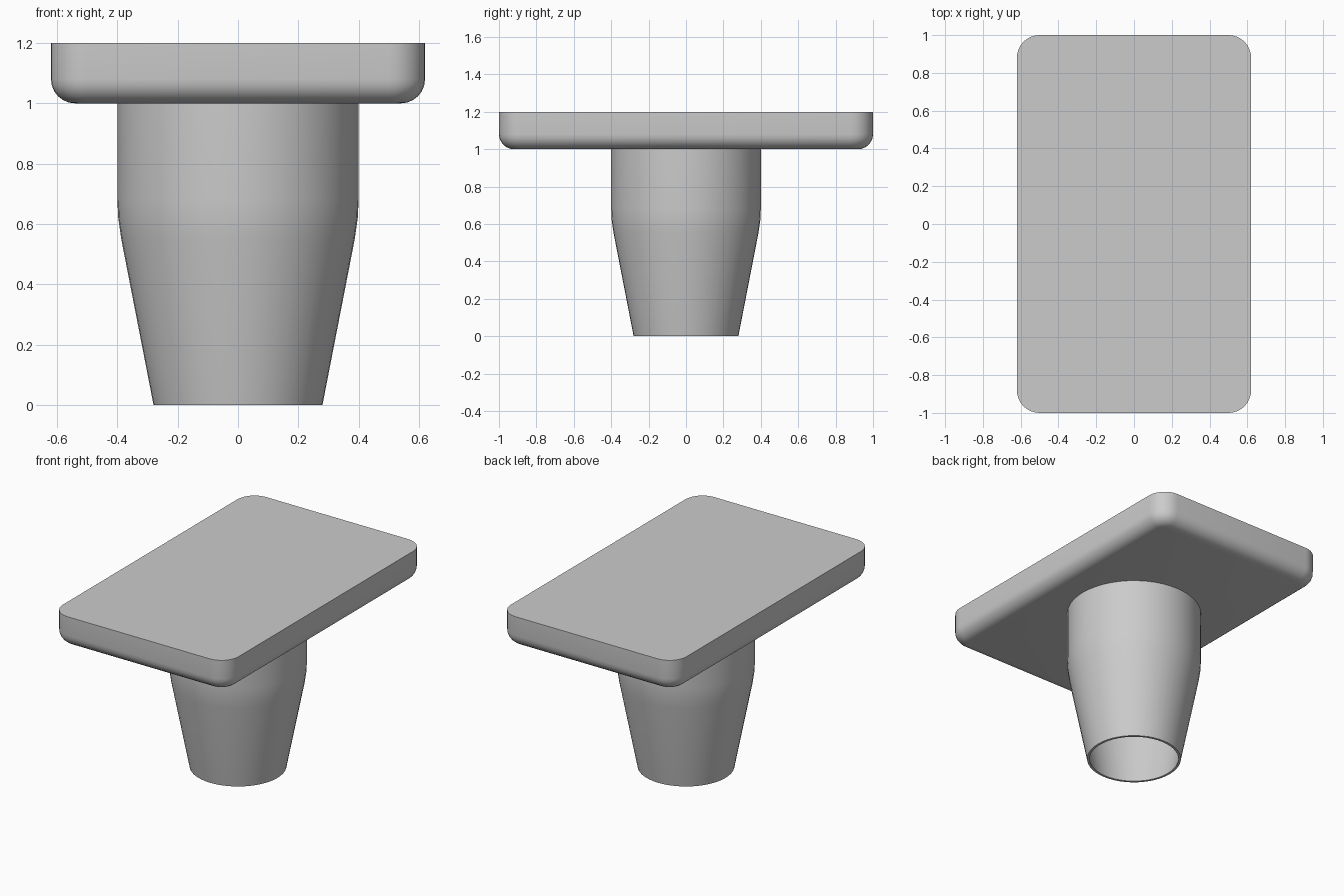
import bpy
import bmesh
import math

default = bpy.data.objects.get("Cube")
if default:
    bpy.data.objects.remove(default, do_unlink=True)

# Single grey material
grey = bpy.data.materials.new("grey")
grey.use_nodes = True
color = (0.6, 0.6, 0.6, 1)
grey.diffuse_color = color
grey.node_tree.nodes["Principled BSDF"].inputs["Base Color"].default_value = color


def finish(name, bm, angle):
    bmesh.ops.recalc_face_normals(bm, faces=bm.faces)
    mesh = bpy.data.meshes.new(name)
    bm.to_mesh(mesh)
    bm.free()
    mesh.materials.append(grey)
    obj = bpy.data.objects.new(name, mesh)
    bpy.context.collection.objects.link(obj)
    bpy.ops.object.select_all(action="DESELECT")
    obj.select_set(True)
    bpy.context.view_layer.objects.active = obj
    bpy.ops.object.shade_smooth_by_angle(angle=math.radians(angle))
    return obj


# Top plate: rounded corners, softened lower rim, crisp upper rim
bm = bmesh.new()
bmesh.ops.create_cube(bm, size=1)
for v in bm.verts:
    v.co = (v.co.x * 1.24, v.co.y * 2, v.co.z * 0.2 + 1.1)
upright = [e for e in bm.edges if abs(e.verts[0].co.z - e.verts[1].co.z) > 0.1]
bmesh.ops.bevel(bm, geom=upright, offset=0.12, segments=8, profile=0.5, affect="EDGES")
lower = [e for e in bm.edges if all(v.co.z < 1.01 for v in e.verts)]
bmesh.ops.bevel(bm, geom=lower, offset=0.08, segments=6, profile=0.5, affect="EDGES")
finish("top_plate", bm, 35)

# Hollow stem: tapered sleeve lathed from outer and inner walls
wall = 0.015
outer = [(0.4, 1.0), (0.4, 0.68), (0.397, 0.62), (0.387, 0.55), (0.28, 0)]
inner = [(r - wall, z) for r, z in reversed(outer)]
profile = outer + inner + [(0, 1.0)]
bm = bmesh.new()
verts = [bm.verts.new((r, 0, z)) for r, z in profile]
edges = [bm.edges.new(pair) for pair in zip(verts, verts[1:])]
bmesh.ops.spin(bm, geom=verts + edges, cent=(0, 0, 0), axis=(0, 0, 1),
               angle=math.tau, steps=48, use_merge=True)
bmesh.ops.remove_doubles(bm, verts=bm.verts, dist=0.0001)
finish("hollow_stem", bm, 35)
